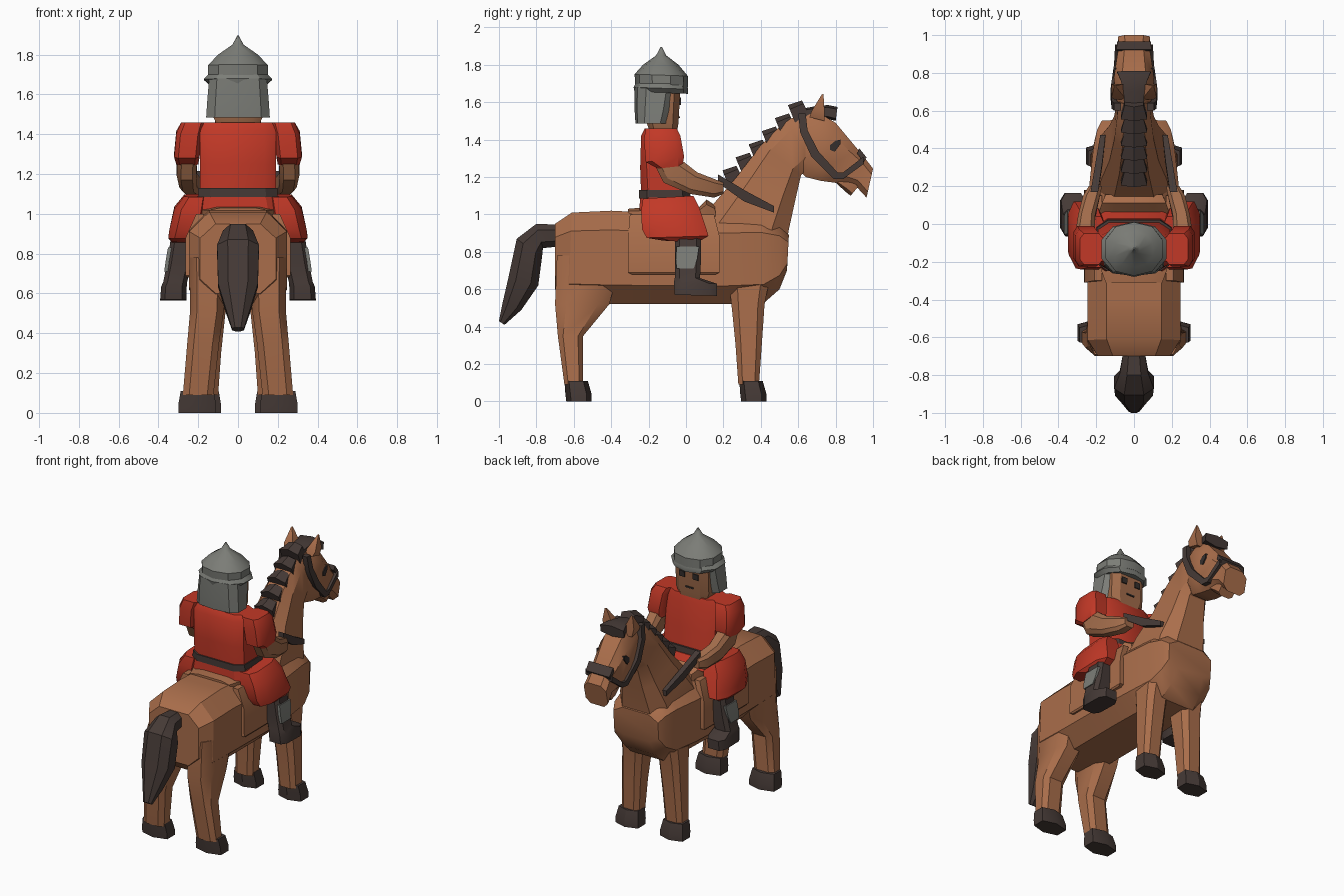
import bpy, bmesh, math
from mathutils import Vector


def material(name, r, g, b):
    m = bpy.data.materials.new(name)
    m.diffuse_color = (r, g, b, 1)
    return m


brown = material("chestnut brown", 0.40, 0.155, 0.07)
dark = material("dark umber", 0.06, 0.042, 0.037)
red = material("red cloth", 0.54, 0.04, 0.02)
grey = material("steel grey", 0.20, 0.205, 0.185)
skin = material("tan skin", 0.36, 0.15, 0.07)
black = material("charcoal", 0.035, 0.028, 0.026)


def loft(name, mat, rings, n=8, p=0.6):
    """Skin rings (cx, y0, z0, y1, z1, half_width); p below 1 makes them boxier."""
    bm = bmesh.new()
    angs = [2 * math.pi * (i + 0.5) / n for i in range(n)]
    f = lambda c: math.copysign(abs(c) ** p, c) if abs(c) > 1e-6 else 0.0
    mc = max(f(math.cos(a)) for a in angs)
    ms = max(f(math.sin(a)) for a in angs)
    loops = []
    for cx, y0, z0, y1, z1, hw in rings:
        c = Vector((cx, (y0 + y1) / 2, (z0 + z1) / 2))
        v = Vector((0, (y0 - y1) / 2, (z0 - z1) / 2))
        u = Vector((hw, 0, 0))
        loops.append([bm.verts.new(c + u * f(math.cos(a)) / mc + v * f(math.sin(a)) / ms) for a in angs])
    for a, b in zip(loops, loops[1:]):
        for i in range(n):
            j = (i + 1) % n
            bm.faces.new((a[i], a[j], b[j], b[i]))
    bm.faces.new(loops[0])
    bm.faces.new(loops[-1][::-1])
    bmesh.ops.recalc_face_normals(bm, faces=bm.faces[:])
    me = bpy.data.meshes.new(name)
    bm.to_mesh(me)
    bm.free()
    me.materials.append(mat)
    ob = bpy.data.objects.new(name, me)
    bpy.context.collection.objects.link(ob)
    bpy.ops.object.select_all(action='DESELECT')
    ob.select_set(True)
    bpy.context.view_layer.objects.active = ob
    bpy.ops.object.shade_smooth_by_angle(angle=math.radians(33))
    return ob


def pair(name, mat, rings, n=8, p=0.6):
    """The same loft on the right and left side."""
    for side, s in (("right", 1), ("left", -1)):
        loft(f"{side}_{name}", mat, [(s * r[0], *r[1:]) for r in rings], n, p)


# Horse body, neck and head
loft("horse_body", brown, [
    (0, -0.70, 0.95, -0.70, 0.60, 0.19), (0, -0.61, 1.01, -0.63, 0.53, 0.245),
    (0, -0.40, 1.02, -0.40, 0.52, 0.245), (0, 0.00, 1.00, 0.00, 0.52, 0.245),
    (0, 0.22, 1.00, 0.22, 0.52, 0.235), (0, 0.40, 1.00, 0.42, 0.53, 0.215),
    (0, 0.50, 0.96, 0.50, 0.60, 0.195), (0, 0.55, 0.89, 0.54, 0.70, 0.17)])
loft("horse_neck", brown, [
    (0, 0.06, 0.96, 0.53, 0.80, 0.19), (0, 0.15, 1.06, 0.55, 0.92, 0.175),
    (0, 0.27, 1.20, 0.585, 1.08, 0.13), (0, 0.40, 1.37, 0.615, 1.21, 0.105),
    (0, 0.53, 1.50, 0.68, 1.27, 0.09), (0, 0.63, 1.54, 0.72, 1.30, 0.08)])
loft("horse_head", brown, [
    (0, 0.59, 1.51, 0.60, 1.24, 0.075), (0, 0.70, 1.55, 0.64, 1.20, 0.10),
    (0, 0.80, 1.49, 0.72, 1.18, 0.105), (0, 0.90, 1.37, 0.83, 1.165, 0.09),
    (0, 0.95, 1.31, 0.91, 1.15, 0.08), (0, 1.00, 1.245, 0.965, 1.09, 0.085)])
loft("horse_jaw", brown, [
    (0, 0.80, 1.22, 0.80, 1.17, 0.06), (0, 0.89, 1.20, 0.855, 1.12, 0.065),
    (0, 0.93, 1.16, 0.88, 1.10, 0.055)])
pair("ear", brown, [
    (0.07, 0.74, 1.50, 0.66, 1.52, 0.035), (0.085, 0.74, 1.56, 0.67, 1.55, 0.035),
    (0.10, 0.735, 1.645, 0.725, 1.64, 0.005)], 4)
pair("horse_eye", black, [
    (0.10, 0.77, 1.37, 0.77, 1.345, 0.009), (0.10, 0.80, 1.395, 0.795, 1.335, 0.009),
    (0.098, 0.825, 1.40, 0.825, 1.375, 0.009)], 4)

# Legs and hooves
pair("hind_leg", brown, [
    (0.155, -0.69, 0.78, -0.34, 0.78, 0.09), (0.155, -0.70, 0.52, -0.41, 0.52, 0.085),
    (0.175, -0.685, 0.35, -0.55, 0.35, 0.08), (0.20, -0.65, 0.09, -0.55, 0.09, 0.077)])
pair("front_leg", brown, [
    (0.135, 0.22, 0.72, 0.46, 0.72, 0.08), (0.14, 0.245, 0.50, 0.42, 0.52, 0.077),
    (0.155, 0.265, 0.30, 0.405, 0.30, 0.07), (0.165, 0.28, 0.09, 0.39, 0.09, 0.065)])
for name, x, y, w in (("hind_hoof", 0.205, -0.65, 0.095), ("front_hoof", 0.17, 0.285, 0.085)):
    pair(name, dark, [
        (x, y, 0.11, y + 0.125, 0.11, w - 0.012), (x, y + 0.005, 0.04, y + 0.145, 0.04, w),
        (x, y + 0.01, 0, y + 0.145, 0, w)], 6, 0.7)

# Tail
loft("tail", dark, [
    (0, -0.67, 0.945, -0.67, 0.83, 0.055), (0, -0.80, 0.95, -0.765, 0.82, 0.075),
    (0, -0.905, 0.87, -0.77, 0.77, 0.105), (0, -0.95, 0.66, -0.79, 0.62, 0.10),
    (0, -0.98, 0.53, -0.88, 0.49, 0.06), (0, -1.00, 0.43, -0.97, 0.41, 0.03)], 8, 0.8)

# Stepped mane down the crest and the forelock
for i in range(6):
    y, z = 0.20 + i * 0.070, 1.14 + i * 0.070
    loft("mane_lock", dark, [
        (0, y - 0.005, z + 0.095, y + 0.05, z - 0.04, 0.07),
        (0, y + 0.07, z + 0.12, y + 0.12, z + 0.02, 0.05)], 6)
loft("forelock", dark, [
    (0, 0.59, 1.56, 0.59, 1.50, 0.05), (0, 0.70, 1.58, 0.71, 1.52, 0.055),
    (0, 0.76, 1.585, 0.76, 1.51, 0.07), (0, 0.81, 1.575, 0.80, 1.50, 0.09)], 6)

# Bridle straps and reins
pair("cheek_strap", dark, [
    (0.088, 0.60, 1.54, 0.64, 1.54, 0.018), (0.10, 0.61, 1.44, 0.65, 1.45, 0.018),
    (0.107, 0.67, 1.31, 0.71, 1.335, 0.018), (0.095, 0.79, 1.19, 0.81, 1.225, 0.016),
    (0.09, 0.84, 1.19, 0.84, 1.225, 0.016), (0.085, 0.95, 1.27, 0.95, 1.31, 0.015)], 4)
loft("nose_band", dark, [
    (0, 0.925, 1.355, 0.915, 1.325, 0.092), (0, 0.965, 1.305, 0.95, 1.28, 0.09)], 4)
pair("rein", dark, [
    (0.21, 0.17, 1.215, 0.17, 1.17, 0.02), (0.185, 0.33, 1.12, 0.31, 1.07, 0.018),
    (0.165, 0.47, 1.045, 0.47, 1.01, 0.014)], 4)

# Saddle
pair("saddle_flap", brown, [
    (0.19, -0.30, 1.00, 0.15, 1.00, 0.02), (0.245, -0.31, 0.88, 0.18, 0.88, 0.018),
    (0.247, -0.31, 0.69, 0.18, 0.69, 0.018), (0.245, -0.29, 0.68, 0.16, 0.68, 0.012)], 4)
loft("saddle_seat", brown, [
    (0, -0.31, 1.03, -0.31, 0.97, 0.15), (0, -0.20, 1.04, -0.20, 0.95, 0.19),
    (0, 0.05, 1.02, 0.05, 0.95, 0.19), (0, 0.11, 1.08, 0.11, 0.95, 0.17),
    (0, 0.155, 1.05, 0.16, 0.95, 0.15)])

# Rider torso, belt and tunic skirt
loft("tunic", red, [
    (0, -0.24, 1.11, 0.01, 1.11, 0.19), (0, -0.245, 1.25, -0.01, 1.25, 0.19),
    (0, -0.24, 1.42, -0.04, 1.42, 0.19), (0, -0.22, 1.46, -0.05, 1.46, 0.17)], 8, 0.4)
loft("belt", dark, [
    (0, -0.25, 1.085, 0.025, 1.085, 0.20), (0, -0.25, 1.13, 0.02, 1.13, 0.197)], 8, 0.4)
loft("tunic_skirt", red, [
    (0, -0.25, 1.02, 0.07, 1.02, 0.225), (0, -0.245, 1.09, 0.03, 1.09, 0.205)], 8, 0.45)

# Rider legs and boots
pair("thigh", red, [
    (0.21, -0.23, 1.085, 0.04, 1.10, 0.06), (0.235, -0.24, 1.02, 0.07, 1.04, 0.085),
    (0.255, -0.235, 0.92, 0.11, 0.92, 0.09), (0.275, -0.21, 0.875, 0.12, 0.885, 0.075),
    (0.27, -0.12, 0.86, 0.06, 0.85, 0.06)])
pair("boot", dark, [
    (0.275, -0.06, 0.88, 0.08, 0.88, 0.062), (0.295, -0.06, 0.75, 0.08, 0.75, 0.062),
    (0.315, -0.06, 0.66, 0.075, 0.66, 0.060), (0.322, -0.065, 0.635, 0.165, 0.63, 0.064),
    (0.325, -0.06, 0.57, 0.165, 0.565, 0.066)], 8, 0.5)
pair("shin_plate", grey, [
    (0.343, -0.05, 0.83, 0.07, 0.83, 0.009), (0.355, -0.055, 0.76, 0.06, 0.76, 0.009),
    (0.362, -0.05, 0.71, 0.04, 0.71, 0.009)], 4)

# Rider arms
pair("sleeve", red, [
    (0.225, -0.215, 1.46, -0.05, 1.46, 0.06), (0.245, -0.225, 1.40, -0.03, 1.42, 0.065),
    (0.257, -0.215, 1.28, -0.01, 1.31, 0.064), (0.255, -0.15, 1.245, -0.02, 1.26, 0.055)], 8, 0.45)
pair("forearm", skin, [
    (0.255, -0.17, 1.27, -0.06, 1.32, 0.048), (0.258, -0.12, 1.17, -0.01, 1.28, 0.05),
    (0.25, 0.02, 1.11, 0.06, 1.225, 0.045), (0.225, 0.15, 1.09, 0.15, 1.19, 0.045),
    (0.205, 0.20, 1.11, 0.20, 1.17, 0.035)])

# Rider head and face
loft("rider_head", skin, [
    (0, -0.19, 1.43, -0.05, 1.43, 0.10), (0, -0.21, 1.49, -0.04, 1.49, 0.125),
    (0, -0.21, 1.68, -0.03, 1.68, 0.125)], 8, 0.5)
pair("rider_eye", black, [
    (0.052, -0.04, 1.585, -0.028, 1.585, 0.020), (0.052, -0.04, 1.625, -0.026, 1.625, 0.020)], 4)
loft("mouth", black, [
    (0, -0.045, 1.515, -0.032, 1.515, 0.03), (0, -0.045, 1.525, -0.032, 1.525, 0.03)], 4)

# Helmet: neck guard, brim and pointed bowl
loft("neck_guard", grey, [
    (0, -0.27, 1.485, -0.09, 1.485, 0.16), (0, -0.275, 1.56, -0.065, 1.56, 0.155),
    (0, -0.275, 1.68, -0.04, 1.68, 0.145)], 10, 0.65)
loft("helmet_brim", grey, [
    (0, -0.275, 1.655, 0.01, 1.645, 0.145), (0, -0.28, 1.68, 0.012, 1.67, 0.172),
    (0, -0.27, 1.70, 0.0, 1.70, 0.15)], 10, 0.9)
loft("helmet_bowl", grey, [
    (0, -0.27, 1.68, 0.01, 1.68, 0.15), (0, -0.275, 1.75, 0.01, 1.74, 0.15),
    (0, -0.23, 1.80, -0.04, 1.80, 0.10), (0, -0.16, 1.85, -0.105, 1.85, 0.028),
    (0, -0.136, 1.895, -0.128, 1.895, 0.004)], 10, 0.9)
